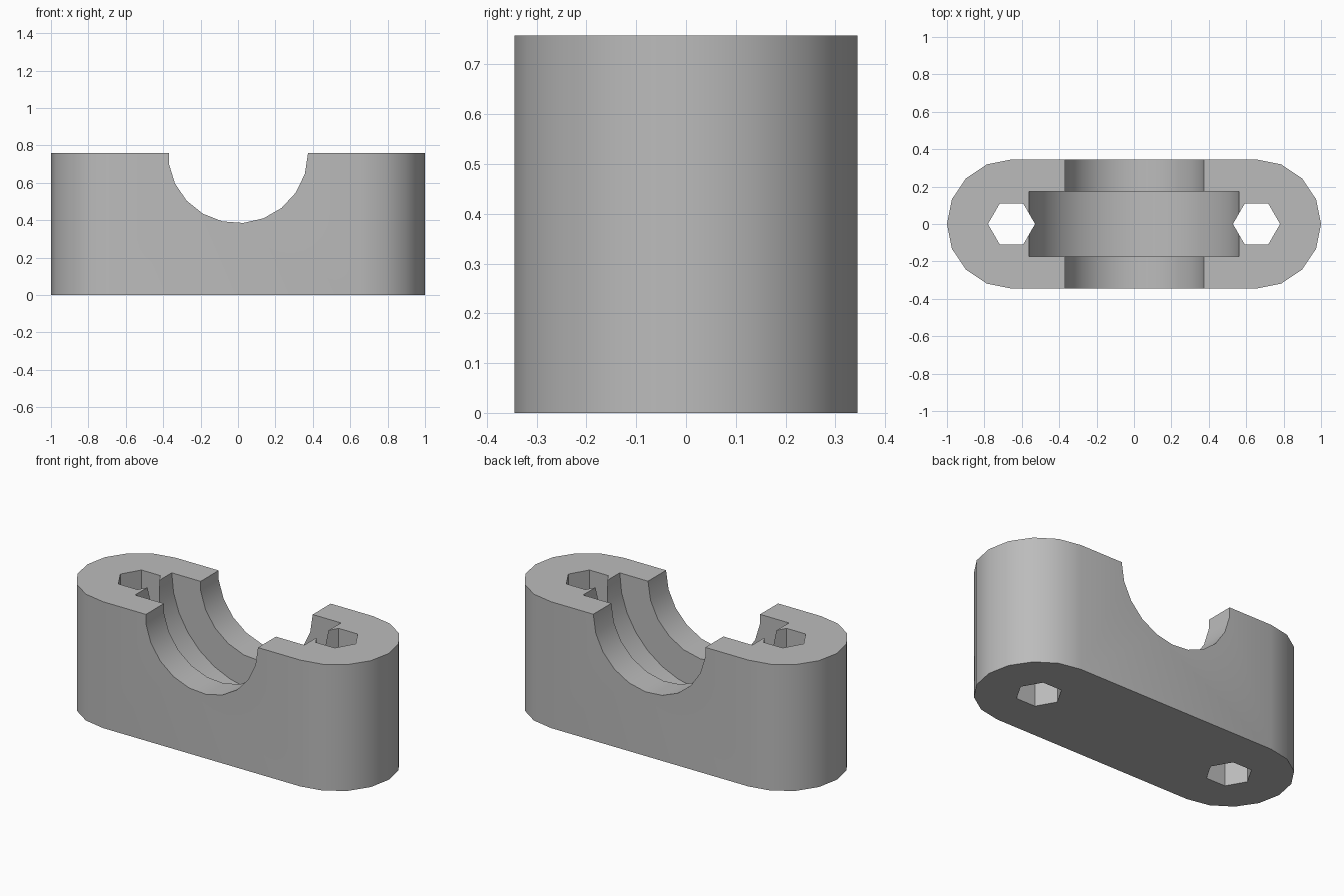
import bpy, bmesh
from math import sin, cos, pi
from mathutils import Vector

if "Cube" in bpy.data.objects:
    bpy.data.objects.remove(bpy.data.objects["Cube"])

HEIGHT = 0.758
END_R = 0.345
HOLE_X = 0.655

grey = bpy.data.materials.new("plain grey")
grey.use_nodes = True
colour = (0.5, 0.5, 0.5, 1)
grey.diffuse_color = colour
grey.node_tree.nodes["Principled BSDF"].inputs["Base Color"].default_value = colour


def arc(cx, cy, r, sides, first, last):
    """Points of a regular polygon from step first to step last."""
    return [(cx + r * cos(2 * pi * i / sides), cy + r * sin(2 * pi * i / sides))
            for i in range(first, last + 1)]


def prism(name, points, direction):
    """Extrude a closed outline of 3D points along a direction."""
    bm = bmesh.new()
    face = bm.faces.new([bm.verts.new(p) for p in points])
    grown = bmesh.ops.extrude_face_region(bm, geom=[face])
    moved = [g for g in grown["geom"] if isinstance(g, bmesh.types.BMVert)]
    bmesh.ops.translate(bm, verts=moved, vec=Vector(direction))
    bmesh.ops.recalc_face_normals(bm, faces=bm.faces)
    mesh = bpy.data.meshes.new(name)
    bm.to_mesh(mesh)
    bm.free()
    mesh.materials.append(grey)
    obj = bpy.data.objects.new(name, mesh)
    bpy.context.collection.objects.link(obj)
    return obj


def trough(name, r, sides, half_width):
    """Horizontal cylinder lying along y, centred on the top face."""
    ring = arc(0, 0, r, sides, 0, sides - 1)
    return prism(name, [(x, -half_width, HEIGHT - z) for x, z in ring],
                 (0, 2 * half_width, 0))


def bolt_hole(name, x):
    ring = arc(x, 0, 0.126, 6, 0, 5)
    return prism(name, [(px, py, -0.1) for px, py in ring], (0, 0, HEIGHT + 0.2))


# Round-ended block
outline = arc(HOLE_X, 0, END_R, 16, -4, 4) + arc(-HOLE_X, 0, END_R, 16, 4, 12)
block = prism("clamp_block", [(x, y, 0) for x, y in outline], (0, 0, HEIGHT))

# Half-round seat, wider inner groove and hexagonal bolt holes
cutters = [
    trough("seat_cutter", 0.374, 21, 0.5),
    trough("groove_cutter", 0.5615, 30, 0.174),
    bolt_hole("left_hole_cutter", HOLE_X),
    bolt_hole("right_hole_cutter", -HOLE_X),
]
bpy.ops.object.select_all(action="DESELECT")
block.select_set(True)
bpy.context.view_layer.objects.active = block
for cutter in cutters:
    mod = block.modifiers.new(cutter.name, "BOOLEAN")
    mod.operation = "DIFFERENCE"
    mod.solver = "EXACT"
    mod.object = cutter
    bpy.ops.object.modifier_apply(modifier=mod.name)
    bpy.data.objects.remove(cutter)

bpy.ops.object.shade_smooth_by_angle(angle=pi / 6)
